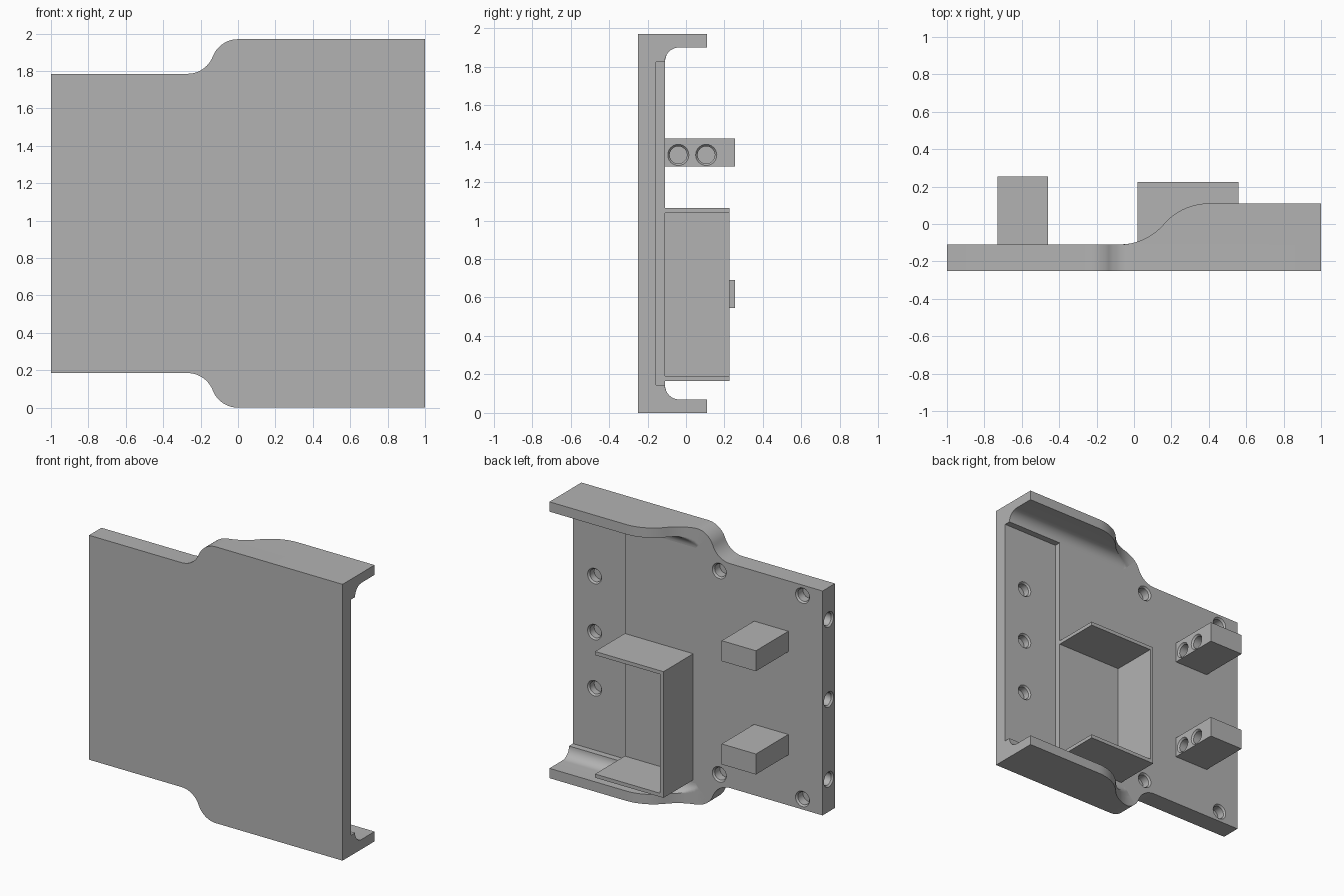
import bpy, bmesh, math
from mathutils import Vector, Matrix

cube = bpy.data.objects.get("Cube")
if cube:
    bpy.data.objects.remove(cube, do_unlink=True)

grey = bpy.data.materials.new("plain grey")
grey.use_nodes = True
colour = (0.45, 0.45, 0.45, 1)
grey.diffuse_color = colour
grey.node_tree.nodes["Principled BSDF"].inputs["Base Color"].default_value = colour

HEIGHT, MID = 1.97, 0.985
FRONT, BACK, FLOOR = -0.25, -0.11, -0.155   # plate faces and recess floor in y
WALL, FILLET = 0.07, 0.075                  # flange thickness and inner fillet


def finish(name, bm):
    bmesh.ops.remove_doubles(bm, verts=bm.verts, dist=1e-5)
    bmesh.ops.recalc_face_normals(bm, faces=bm.faces)
    mesh = bpy.data.meshes.new(name)
    bm.to_mesh(mesh)
    bm.free()
    mesh.materials.append(grey)
    obj = bpy.data.objects.new(name, mesh)
    bpy.context.collection.objects.link(obj)
    return obj


def activate(obj):
    bpy.ops.object.select_all(action='DESELECT')
    obj.select_set(True)
    bpy.context.view_layer.objects.active = obj


def smooth(obj):
    activate(obj)
    bpy.ops.object.shade_smooth_by_angle(angle=math.radians(30))


def box(name, x, y, z):
    bm = bmesh.new()
    bmesh.ops.create_cube(bm, size=1)
    for v in bm.verts:
        v.co = [lo + (c + 0.5) * (hi - lo) for c, (lo, hi) in zip(v.co, (x, y, z))]
    return finish(name, bm)


def cut(obj, cutter):
    cutter.hide_render = True
    activate(obj)
    mod = obj.modifiers.new("cut", 'BOOLEAN')
    mod.operation, mod.solver, mod.object = 'DIFFERENCE', 'EXACT', cutter
    bpy.ops.object.modifier_apply(modifier=mod.name)
    bpy.data.objects.remove(cutter, do_unlink=True)


def hole_cutter(places, outward, depth=0.07):
    """Chamfered blind holes, one at each place, opening along outward."""
    bm = bmesh.new()
    turn = Vector((0, 0, 1)).rotation_difference(Vector(outward)).to_matrix()
    profile = [(0.055, 0.02), (0.055, 0), (0.045, -0.012), (0.045, -depth)]
    n = 24
    for place in places:
        rings = []
        for r, h in profile:
            angles = [math.tau * i / n for i in range(n)]
            rings.append([bm.verts.new(Vector(place) + turn @ Vector(
                (r * math.cos(a), r * math.sin(a), h))) for a in angles])
        for a, b in zip(rings, rings[1:]):
            for i in range(n):
                bm.faces.new((a[i], a[(i + 1) % n], b[(i + 1) % n], b[i]))
        bm.faces.new(rings[0])
        bm.faces.new(rings[-1])
    return finish("hole_cutter", bm)


def s_shape(dx, dz):
    """Radius and sweep of two equal tangent arcs covering dx by dz."""
    theta = 2 * math.atan2(dz, dx)
    return dx / (2 * math.sin(theta)), theta


# Half outline of the plate: low edge, S bend, high edge
BEND_X, BEND_Z = 0.27, 0.185
R, THETA = s_shape(BEND_X, BEND_Z)
STEPS = 12
low = HEIGHT - BEND_Z
angles = [THETA * i / STEPS for i in range(STEPS + 1)]
outline = [(-1, low)]
outline += [(-BEND_X + R * math.sin(a), low + R * (1 - math.cos(a))) for a in angles]
outline += [(-R * math.sin(a), HEIGHT - R * (1 - math.cos(a))) for a in angles[-2::-1]]
outline += [(1, HEIGHT)]

# Main plate with stepped recess at the flanged end
bm = bmesh.new()
loop = outline + [(x, HEIGHT - z) for x, z in reversed(outline)]
face = bm.faces.new([bm.verts.new((x, FRONT, z)) for x, z in loop])
ext = bmesh.ops.extrude_face_region(bm, geom=[face])
for v in ext["geom"]:
    if isinstance(v, bmesh.types.BMVert):
        v.co.y = BACK
plate = finish("main_plate", bm)
inset = WALL + FILLET
cut(plate, box("recess_cutter", (0.56, 1.1), (FLOOR, 0.1), (inset, HEIGHT - inset)))

# Screw holes in recess, back face and end edge
cut(plate, hole_cutter([(0.83, FLOOR, MID + d) for d in (-0.4, 0, 0.4)], (0, 1, 0), 0.06))
cut(plate, hole_cutter([(x, BACK, MID + d) for x in (-0.186, -0.842)
                        for d in (-0.725, 0.725)], (0, 1, 0)))
cut(plate, hole_cutter([(-1, -0.18, MID + d) for d in (-0.57, 0, 0.57)], (-1, 0, 0)))
smooth(plate)

# Flange depth rises along x in an S curve
RISE_X, RISE_END, RISE_Y = -0.08, 0.4, 0.22
RR, _ = s_shape(RISE_END - RISE_X, RISE_Y)


def flange_top(x):
    x = min(max(x, RISE_X), RISE_END)
    if x < (RISE_X + RISE_END) / 2:
        return BACK + RR - math.sqrt(RR ** 2 - (x - RISE_X) ** 2)
    return BACK + RISE_Y - RR + math.sqrt(RR ** 2 - (RISE_END - x) ** 2)


def flange(name, flip):
    """Sweep the filleted lip section along the outline."""
    path = [((-R * math.sin(a), HEIGHT - R * (1 - math.cos(a))),
             (math.sin(a), -math.cos(a)))
            for a in (math.radians(45) * (1 - i / 10) for i in range(10))]
    path += [((RISE_END * i / 24, HEIGHT), (0, -1)) for i in range(25)]
    path += [((1, HEIGHT), (0, -1))]
    section = [(0, BACK), (0, 1), (WALL, 1)]
    for i in range(11):
        a = math.pi / 2 * i / 10
        section.append((WALL + FILLET * (1 - math.cos(a)),
                        BACK + FILLET * (1 - math.sin(a))))
    bm = bmesh.new()
    rings = []
    for (px, pz), (nx, nz) in path:
        ring = []
        for off, y in section:
            x, z = px + nx * off, pz + nz * off
            ring.append(bm.verts.new((x, min(y, flange_top(x)), HEIGHT - z if flip else z)))
        rings.append(ring)
    n = len(section)
    for a, b in zip(rings, rings[1:]):
        for i in range(n):
            j = (i + 1) % n
            bm.faces.new((a[i], a[j], b[j], b[i]))
    bm.faces.new(rings[-1])
    smooth(finish(name, bm))


flange("top_flange", False)
flange("bottom_flange", True)

# Open tray: upper shelf, lower shelf and side wall
tray_x, tray_y, t = (0.02, 0.56), (BACK, 0.225), 0.026
box("tray_lower_shelf", tray_x, tray_y, (0.165, 0.165 + t))
box("tray_upper_shelf", tray_x, tray_y, (1.065 - t, 1.065))
box("tray_side_wall", (0.02, 0.02 + t), tray_y, (0.165 + t, 1.065 - t))

# Mounting blocks with paired blind holes
for name, z in (("lower_block", 0.617), ("upper_block", 1.353)):
    block = box(name, (-0.73, -0.46), (BACK, 0.255), (z - 0.073, z + 0.073))
    cut(block, hole_cutter([(-0.46, y, z - 0.012) for y in (-0.04, 0.105)], (1, 0, 0), 0.15))
    smooth(block)
